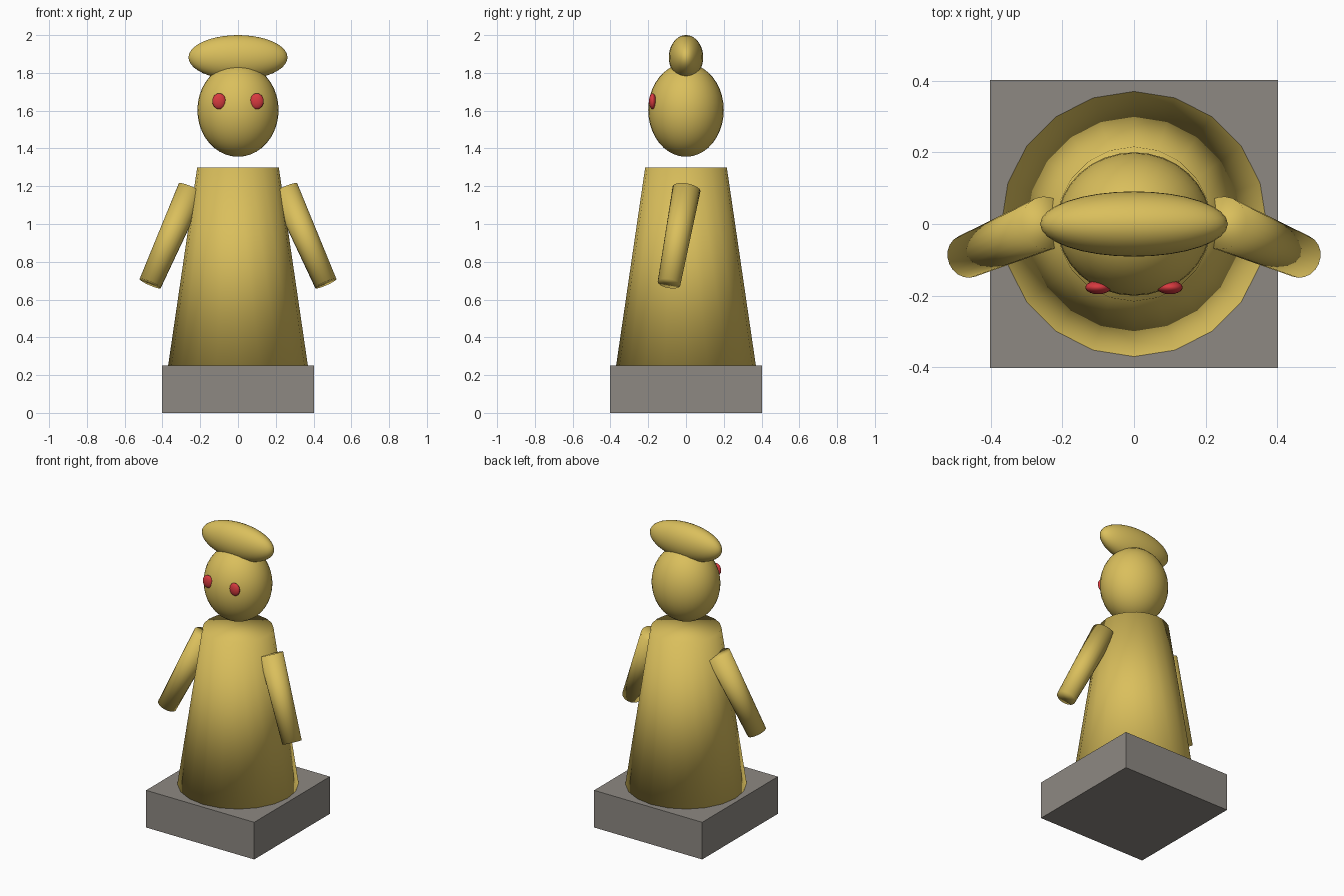
import bpy
from mathutils import Vector

if "Cube" in bpy.data.objects:
    bpy.data.objects.remove(bpy.data.objects["Cube"])


def material(name, colour):
    mat = bpy.data.materials.new(name)
    mat.diffuse_color = (*colour, 1)
    mat.use_nodes = True
    mat.node_tree.nodes["Principled BSDF"].inputs["Base Color"].default_value = mat.diffuse_color
    return mat


GOLD = material("gold", (0.70, 0.52, 0.107))
GREY = material("stone grey", (0.27, 0.25, 0.225))
RED = material("red", (0.68, 0.042, 0.05))


def finish(name, mat, smooth=True):
    obj = bpy.context.object
    obj.name = name
    obj.data.materials.append(mat)
    if smooth:
        bpy.ops.object.shade_smooth()
    return obj


def ellipsoid(name, centre, radii, mat, segments=32, rings=20):
    bpy.ops.mesh.primitive_uv_sphere_add(segments=segments, ring_count=rings,
                                         radius=1, location=centre)
    bpy.context.object.scale = radii
    return finish(name, mat)


def taper(name, start, end, r_start, r_end, sides, mat):
    """Capped cone running from start to end, smooth over its rims."""
    start, end = Vector(start), Vector(end)
    axis = end - start
    bpy.ops.mesh.primitive_cone_add(vertices=sides, radius1=r_start, radius2=r_end,
                                    depth=axis.length, location=(start + end) / 2)
    obj = bpy.context.object
    obj.rotation_euler = axis.to_track_quat('Z', 'Y').to_euler()
    return finish(name, mat)


# Square plinth
bpy.ops.mesh.primitive_cube_add(size=1, location=(0, 0, 0.125))
bpy.context.object.scale = (0.805, 0.805, 0.25)
finish("plinth", GREY, smooth=False)

# Robe-like body
bpy.ops.mesh.primitive_cone_add(vertices=20, radius1=0.37, radius2=0.216,
                                depth=1.05, location=(0, 0, 0.775))
finish("body", GOLD)

# Head and wide flat hat
ellipsoid("head", (0, 0, 1.603), (0.215, 0.2, 0.247), GOLD)
ellipsoid("hat", (0, 0, 1.882), (0.262, 0.091, 0.118), GOLD)

# Arms and eyes on both sides
for side, s in (("left", -1), ("right", 1)):
    taper(side + "_arm", (s * 0.465, -0.09, 0.685), (s * 0.245, 0.003, 1.185),
          0.061, 0.075, 20, GOLD)
    ellipsoid(side + "_eye", (s * 0.1, -0.177, 1.65), (0.036, 0.019, 0.042),
              RED, 20, 12)
